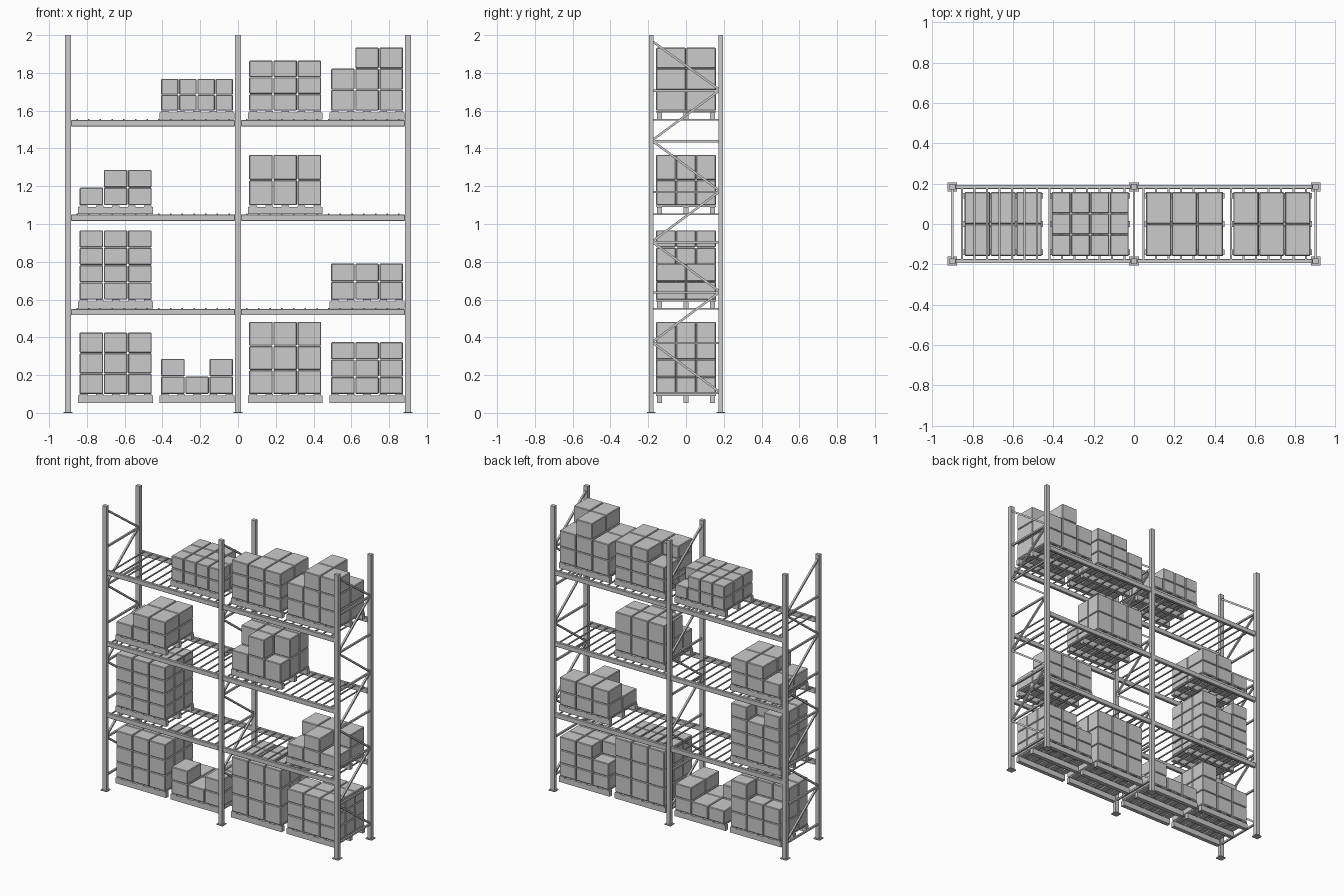
import bpy, bmesh
from mathutils import Vector, Matrix

if "Cube" in bpy.data.objects:
    bpy.data.objects.remove(bpy.data.objects["Cube"])


def add_box(bm, x0, x1, y0, y1, z0, z1):
    m = Matrix.Translation(((x0 + x1) / 2, (y0 + y1) / 2, (z0 + z1) / 2)) @ \
        Matrix.Diagonal((x1 - x0, y1 - y0, z1 - z0, 1))
    bmesh.ops.create_cube(bm, size=1, matrix=m)


def add_bar(bm, a, b, w, t):
    """Rectangular bar from a to b."""
    a, b = Vector(a), Vector(b)
    d = b - a
    m = Matrix.Translation((a + b) / 2) @ d.to_track_quat('Z', 'X').to_matrix().to_4x4() @ \
        Matrix.Diagonal((w, t, d.length, 1))
    bmesh.ops.create_cube(bm, size=1, matrix=m)


def finish(bm, name, bevel=0):
    me = bpy.data.meshes.new(name)
    bm.to_mesh(me)
    bm.free()
    ob = bpy.data.objects.new(name, me)
    bpy.context.collection.objects.link(ob)
    if bevel:
        mod = ob.modifiers.new("bevel", 'BEVEL')
        mod.width = bevel
        mod.segments = 1
    return ob


PY = 0.184  # post centre line in y

# upright posts with base plates
for i, x in enumerate((-0.9, 0, 0.9)):
    bm = bmesh.new()
    for s in (-1, 1):
        y = s * PY
        add_box(bm, x - .015, x + .015, y - .013, y + .013, 0.006, 2)
        add_box(bm, x - .024, x + .024, y - .022, y + .022, 0, 0.006)
    finish(bm, f"upright_posts_{i}")

    # zigzag and horizontal frame bracing
    bm = bmesh.new()
    zs = [1.965, 1.705, 1.438, 1.17, 0.903, 0.637, 0.37, 0.105]
    for k in range(len(zs) - 1):
        s = -1 if k % 2 == 0 else 1
        add_bar(bm, (x, s * .175, zs[k]), (x, -s * .175, zs[k + 1] + .008), .012, .012)
    for z in zs[1:]:
        add_bar(bm, (x, -.175, z), (x, .175, z), .012, .012)
    finish(bm, f"frame_braces_{i}")

# load beams and deck bars
for lv in range(1, 4):
    z = lv * 0.5
    for j, (x0, x1) in enumerate(((-.883, -.016), (.016, .883))):
        bm = bmesh.new()
        for s in (-1, 1):
            add_box(bm, x0, x1, s * PY - .01, s * PY + .01, z + .017, z + .05)
        finish(bm, f"load_beams_{lv}_{j}", .002)
        bm = bmesh.new()
        n = 14
        for k in range(n):
            x = x0 + (x1 - x0) * (k + .5) / n
            add_box(bm, x - .004, x + .004, -.18, .18, z + .048, z + .055)
        finish(bm, f"deck_bars_{lv}_{j}")

# pallet loads: level, slot, columns, rows, layers, layer height,
# cells (column, row) whose top layer box is missing; row 0 is the front
SLOTS = (-.648, -.217, .25, .683)
LOADS = [
    (0, 0, 3, 3, 3, .109, [(0, 2), (1, 2)]),
    (0, 1, 3, 2, 2, .094, [(1, 0), (1, 1), (0, 1)]),
    (0, 2, 3, 3, 3, .128, []),
    (0, 3, 3, 3, 3, .092, [(0, 2)]),
    (1, 0, 3, 3, 4, .092, [(1, 2)]),
    (1, 3, 3, 2, 2, .096, [(0, 0), (2, 0)]),
    (2, 0, 3, 2, 2, .094, [(0, 0), (0, 1)]),
    (2, 2, 3, 3, 2, .134, [(0, 0), (2, 0)]),
    (3, 1, 4, 3, 2, .085, [(3, 2)]),
    (3, 2, 3, 2, 3, .089, [(0, 1)]),
    (3, 3, 3, 2, 3, .112, [(0, 0), (0, 1), (2, 1)]),
]
for lv, slot, nc, nr, nl, h, gone in LOADS:
    cx, z = SLOTS[slot], lv * 0.5
    # pallet: three runners with cross planks
    bm = bmesh.new()
    for y in (-.14, 0, .14):
        add_box(bm, cx - .198, cx + .198, y - .014, y + .014, z + .053, z + .091)
    for k in range(5):
        x = cx + (k - 2) * .085
        add_box(bm, x - .02, x + .02, -.158, .158, z + .0905, z + .099)
    finish(bm, f"pallet_{lv}_{slot}")

    # stacked cartons
    bm = bmesh.new()
    w, d, g = .385 / nc, .317 / nr, .002
    for c in range(nc):
        for r in range(nr):
            for l in range(nl - ((c, r) in gone)):
                x0, y0, z0 = cx - .1925 + c * w, -.1585 + r * d, z + .1 + l * h
                add_box(bm, x0 + g, x0 + w - g, y0 + g / 2, y0 + d - g / 2,
                        z0, z0 + h - .002)
    finish(bm, f"cartons_{lv}_{slot}", .004)
